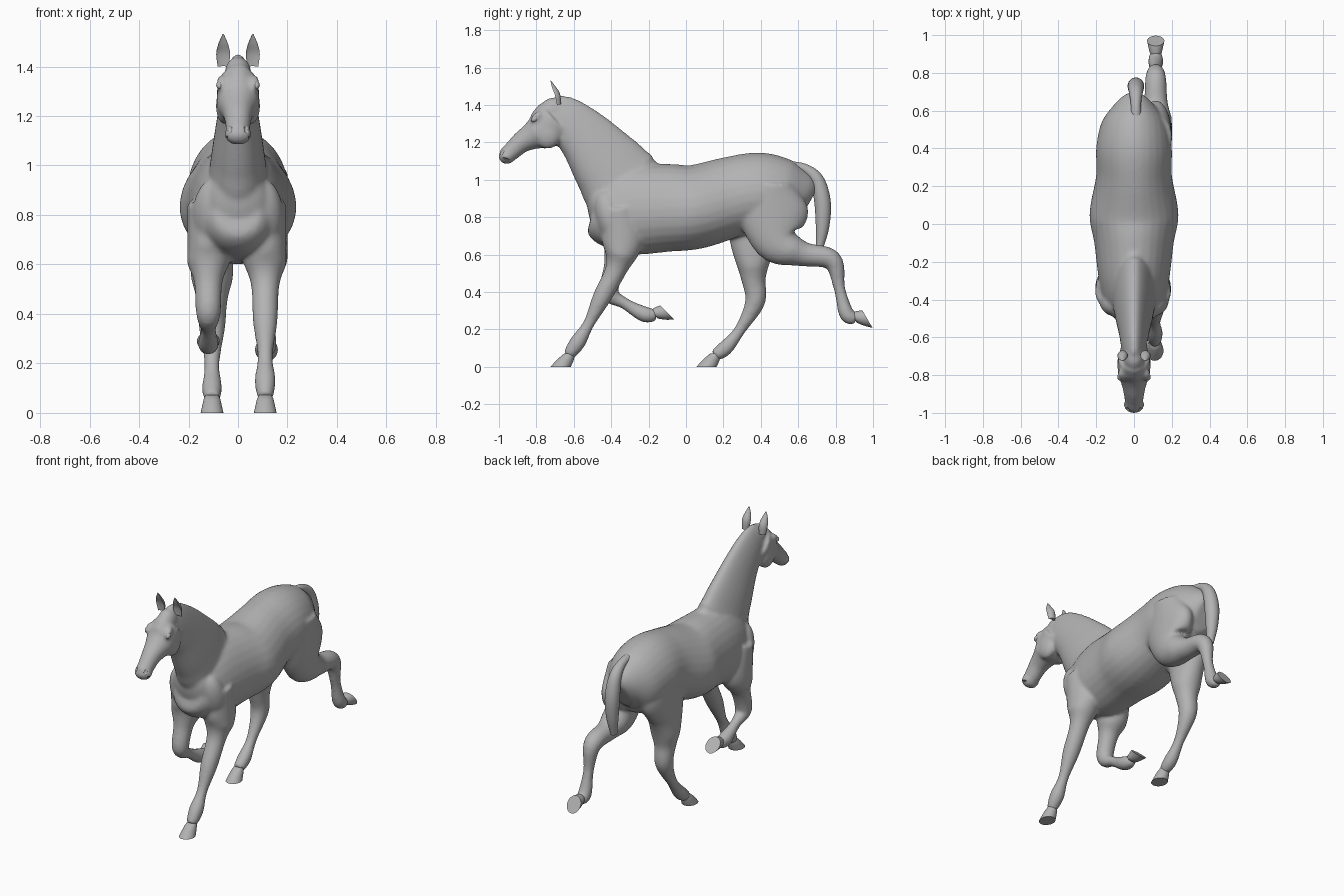
import bpy, bmesh, math
from mathutils import Vector, Matrix

old = bpy.data.objects.get("Cube")
if old:
    bpy.data.objects.remove(old, do_unlink=True)

# One plain grey for everything
grey = bpy.data.materials.new("plain_grey")
grey.use_nodes = True
shade = (.45, .45, .45, 1)
grey.diffuse_color = shade
grey.node_tree.nodes["Principled BSDF"].inputs["Base Color"].default_value = shade


def smooth_path(points, steps=6):
    """Run a soft curve through the given points."""
    points = [Vector(point) for point in points]
    last = len(points) - 1
    dense = []
    for index in range(last):
        start, end = points[index], points[index + 1]
        before, after = points[max(index - 1, 0)], points[min(index + 2, last)]
        leave, arrive = (end - before) / 2, (after - start) / 2
        for step in range(steps):
            t = step / steps
            bend = leave * (1 - t) - arrive * t
            ease = t * t * (3 - 2 * t)
            dense.append(start.lerp(end, ease) + bend * t * (1 - t))
    return dense + [points[last]]


def oval(bm, centre, up, width, taper=0, dent=0, sides=28):
    """One ring of vertices: up is its half depth, width its half width."""
    ring = []
    for index in range(sides):
        angle = math.tau * index / sides
        depth, side = math.cos(angle), math.sin(angle)
        across = Vector((width * side * (1 - taper * depth), 0, 0))
        if depth > 0:
            depth *= 1 - dent
        ring.append(bm.verts.new(centre + up * depth + across))
    return ring


def skin(bm, rings):
    """Bridge neighbouring rings and close both ends."""
    for low, high in zip(rings, rings[1:]):
        for index in range(len(low)):
            prior = index - 1
            bm.faces.new((low[prior], low[index], high[index], high[prior]))
    bm.faces.new(rings[0])
    bm.faces.new(rings[-1])


def limb(bm, x, points, flat=1, widest=1, taper=0, dent=0):
    """Tube along points of y, z, radius and maybe half width, at x."""
    path = smooth_path(points)
    rings = []
    for index, (y, z, radius, *wide) in enumerate(path):
        ahead = path[min(index + 1, len(path) - 1)] - path[max(index - 1, 0)]
        up = Vector((0, -ahead[1], ahead[0])).normalized() * radius
        width = wide[0] if wide else min(radius * flat, widest)
        rings.append(oval(bm, Vector((x, y, z)), up, width, taper, dent))
    skin(bm, rings)


def ball(bm, centre, radii, tilt=0):
    place = (Matrix.Translation(centre) @ Matrix.Rotation(tilt, 4, 'X')
             @ Matrix.Diagonal((*radii, 1)))
    bmesh.ops.create_uvsphere(bm, u_segments=24, v_segments=16, radius=1, matrix=place)


def finish(bm, name, sharp=math.radians(50)):
    bmesh.ops.recalc_face_normals(bm, faces=bm.faces)
    mesh = bpy.data.meshes.new(name)
    bm.to_mesh(mesh)
    bm.free()
    mesh.materials.append(grey)
    part = bpy.data.objects.new(name, mesh)
    bpy.context.collection.objects.link(part)
    bpy.ops.object.select_all(action='DESELECT')
    part.select_set(True)
    bpy.context.view_layer.objects.active = part
    bpy.ops.object.shade_smooth_by_angle(angle=sharp)
    return part


# Leg thickness at each joint, shared by left and right
front_girth = dict(shoulder=.09, elbow=.11, forearm=.06, knee=.05,
                   cannon=.031, fetlock=.043, pastern=.031)
hind_girth = dict(hip=.11, thigh=.19, stifle=.125, gaskin=.068, hock=.054,
                  cannon=.031, fetlock=.041, pastern=.031)
shoulder = [(-.36, .85), (-.34, .67)]

# Each leg: thickness, x, joints as y and z, sole centre, turn of the sole
legs = {
    "front_left": (front_girth, .11, shoulder + [
        (-.37, .53), (-.45, .37), (-.52, .23), (-.58, .13), (-.63, .06)],
        (-.67, 0), 0),
    "front_right": (front_girth, -.12, shoulder + [
        (-.38, .54), (-.41, .4), (-.33, .34), (-.22, .28), (-.16, .28)],
        (-.1, .29), 135),
    "hind_left": (hind_girth, .115, [
        (.46, .98), (.465, .83), (.49, .67), (.62, .605), (.78, .57),
        (.82, .42), (.86, .28), (.91, .26)],
        (.97, .255), 120),
    "hind_right": (hind_girth, -.105, [
        (.41, .98), (.39, .82), (.36, .65), (.36, .48), (.37, .35),
        (.29, .2), (.21, .1), (.15, .06)],
        (.11, 0), 0),
}

bm = bmesh.new()

# Trunk, widest at the barrel and again at the rump
limb(bm, 0, [(-.5, .83, .1, .09), (-.44, .82, .18, .15), (-.3, .84, .24, .185),
             (-.1, .85, .235, .21), (.05, .855, .225, .235), (.25, .91, .215, .2),
             (.4, .935, .21, .2), (.53, .9, .2, .175), (.61, .88, .16, .12),
             (.65, .86, .1, .06)], taper=.1)
ball(bm, (0, -.45, .84), (.13, .075, .16), .2)

# Neck and head
limb(bm, 0, [(-.71, 1.34, .11), (-.64, 1.32, .125), (-.53, 1.22, .155), (-.41, 1.07, .2),
             (-.31, .95, .225), (-.16, .9, .18), (0, .9, .14)], flat=.52, taper=.25)
limb(bm, 0, [(-.7, 1.32, .12), (-.765, 1.265, .107), (-.82, 1.235, .076),
             (-.88, 1.2, .058), (-.93, 1.155, .05), (-.965, 1.125, .046)], widest=.085)
ball(bm, (0, -.71, 1.37), (.055, .07, .07))
ball(bm, (0, -.958, 1.125), (.056, .044, .042))

# Brows, cheeks and points of the shoulder
for side in (-1, 1):
    ball(bm, (side * .066, -.8, 1.335), (.022, .04, .022), .8)
    ball(bm, (side * .05, -.74, 1.24), (.04, .07, .075))
    ball(bm, (side * .1, -.4, .79), (.085, .08, .16), .3)

# Legs down to the pastern
for girth, x, joints, sole, turn in legs.values():
    points = [(*joint, radius) for joint, radius in zip(joints, girth.values())]
    limb(bm, x, points, widest=.086)

# Fuse the overlapping volumes into one soft skin
body = finish(bm, "body")
fuse = body.modifiers.new("fuse", 'REMESH')
fuse.mode = 'VOXEL'
fuse.voxel_size = .009
fuse.use_smooth_shade = True
soften = body.modifiers.new("soften", 'SMOOTH')
soften.iterations = 14

# Nostrils and corners of the mouth cut into the muzzle
bm = bmesh.new()
for side in (-1, 1):
    ball(bm, (side * .036, -.99, 1.15), (.012, .016, .022), -.6)
    ball(bm, (side * .055, -.955, 1.108), (.02, .035, .005), -.35)
cutter = finish(bm, "muzzle_cutter")
cutter.hide_render = True
cutter.hide_viewport = True
cut = body.modifiers.new("muzzle_cut", 'BOOLEAN')
cut.object = cutter
cut.operation = 'DIFFERENCE'

# Hooves flare from the pastern to a flat sole
for name, (girth, x, joints, sole, turn) in legs.items():
    bm = bmesh.new()
    angle = math.radians(turn)
    toe = Vector((0, -math.cos(angle), -math.sin(angle)))
    ankle, ground = Vector((x, *joints[-1])), Vector((x, *sole))
    skin(bm, [oval(bm, ankle.lerp(ground, -.2), toe * .028, .026),
              oval(bm, ankle.lerp(ground, .1), toe * .038, .034),
              oval(bm, ankle.lerp(ground, .4), toe * .046, .038),
              oval(bm, ground, toe * .054, .046)])
    finish(bm, name + "_hoof")

# Tail arches off the rump and hangs
bm = bmesh.new()
limb(bm, .01, [(.54, 1.07, .03), (.63, 1.06, .027), (.7, 1, .037), (.73, .88, .044),
               (.73, .75, .036), (.715, .64, .02)])
finish(bm, "tail")

# Cupped ears, and eyes under the brows
for side, label in ((1, "left"), (-1, "right")):
    bm = bmesh.new()
    limb(bm, side * .06, [(-.69, 1.4, .022), (-.7, 1.45, .028), (-.715, 1.49, .02),
                          (-.725, 1.53, .003)], dent=1.3)
    finish(bm, label + "_ear")
    bm = bmesh.new()
    ball(bm, (side * .074, -.81, 1.325), (.014, .02, .015), .6)
    finish(bm, label + "_eye")
